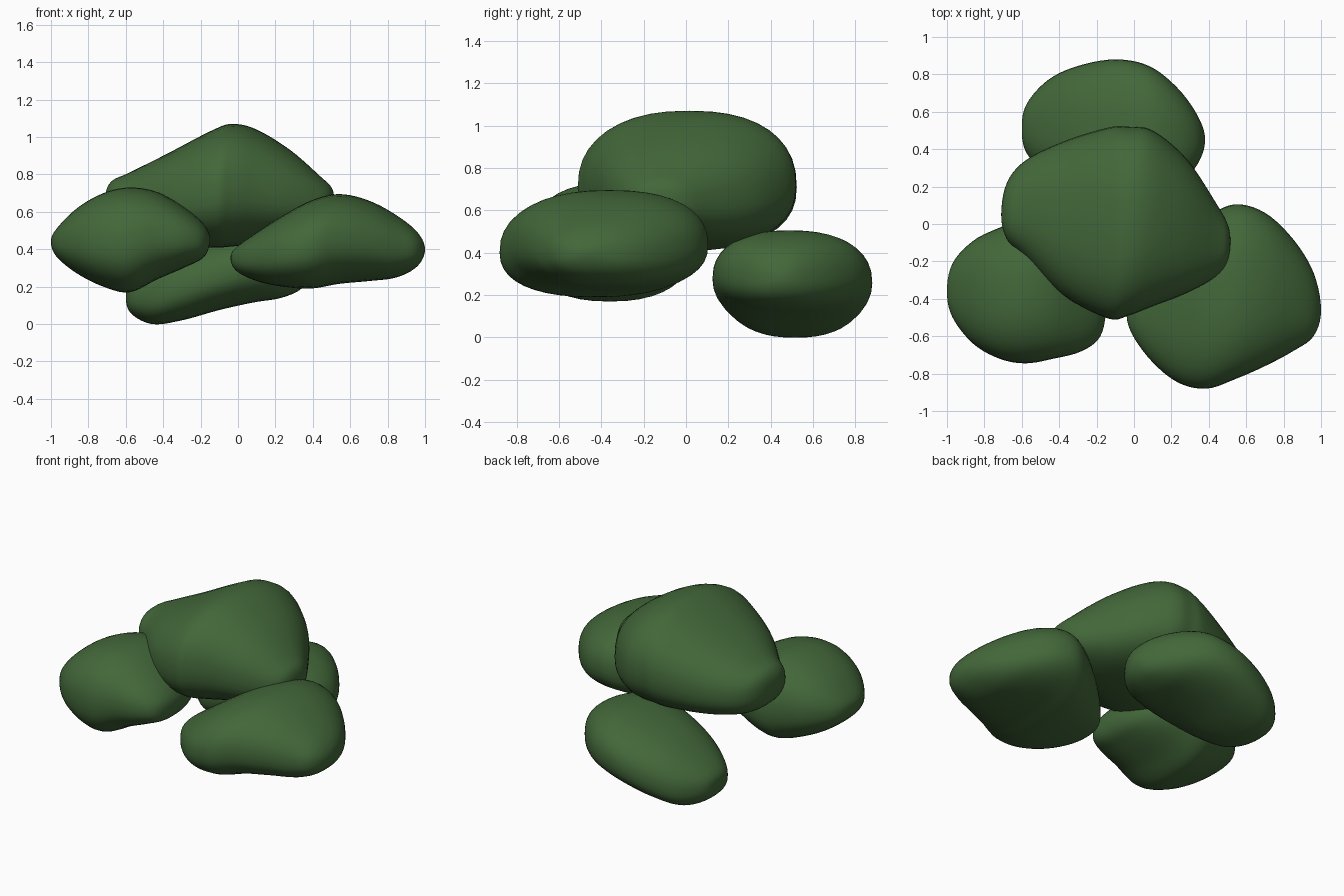
import bpy, bmesh, math
from mathutils import Vector

if "Cube" in bpy.data.objects:
    bpy.data.objects.remove(bpy.data.objects["Cube"])

green = bpy.data.materials.new("leaf green")
green.diffuse_color = (0.056, 0.138, 0.042, 1)
green.use_nodes = True
green.node_tree.nodes["Principled BSDF"].inputs["Base Color"].default_value = green.diffuse_color

RING, STEPS, POWER, WAIST = 40, 5, 2.35, 0.46


def mirrored(s):
    # reflected station, so that the surface closes round at its tip
    return (s[0], s[2], s[1], s[4], s[3])


def spline(a, b, c, d, t):
    return [0.5 * (2 * q + (r - p) * t + (2 * p - 5 * q + 4 * r - s) * t * t
                   + (3 * q - p - 3 * r + s) * t ** 3) for p, q, r, s in zip(a, b, c, d)]


def clump(name, stations):
    """Loft rounded cross-sections along x; station = x, y min, y max, z min, z max."""
    pts = [mirrored(stations[1])] + stations + [mirrored(stations[-2])]
    sections = []
    for i in range(1, len(pts) - 2):
        for k in range(STEPS):
            if i > 1 or k > 0:
                sections.append(spline(*pts[i - 1:i + 3], k / STEPS))
    bm = bmesh.new()
    rings = []
    for x, y0, y1, z0, z1 in sections:
        zc = z0 + (z1 - z0) * WAIST
        ring = []
        for j in range(RING):
            a = 2 * math.pi * j / RING
            c, s = math.cos(a), math.sin(a)
            cy = math.copysign(abs(c) ** (2 / POWER), c)
            sz = math.copysign(abs(s) ** (2 / POWER), s)
            half = (z1 - zc) if s > 0 else (zc - z0)
            ring.append(bm.verts.new(((x, (y0 + y1) / 2 + (y1 - y0) / 2 * cy, zc + half * sz))))
        rings.append(ring)
    for r, q in zip(rings, rings[1:]):
        for j in range(RING):
            k = (j + 1) % RING
            bm.faces.new((r[j], r[k], q[k], q[j]))
    # close both tips
    for ring, s in ((rings[0], stations[0]), (rings[-1], stations[-1])):
        tip = bm.verts.new((s[0], s[1], s[3]))
        for j in range(RING):
            bm.faces.new((ring[j], ring[(j + 1) % RING], tip))
    bmesh.ops.recalc_face_normals(bm, faces=bm.faces[:])
    for f in bm.faces:
        f.smooth = True
    me = bpy.data.meshes.new(name)
    bm.to_mesh(me)
    bm.free()
    me.materials.append(green)
    ob = bpy.data.objects.new(name, me)
    bpy.context.collection.objects.link(ob)


# large clump on top
clump("top_clump", [
    (-.71, .05, .05, .67, .67), (-.68, -.08, .22, .55, .76), (-.58, -.18, .34, .48, .81),
    (-.38, -.38, .44, .43, .91), (-.14, -.505, .515, .41, 1.035), (-.03, -.49, .52, .415, 1.07),
    (.10, -.44, .50, .43, 1.04), (.28, -.37, .35, .46, .93), (.44, -.28, .11, .52, .79),
    (.50, -.20, .00, .58, .73), (.515, -.09, -.09, .66, .66)])

# clump at front left
clump("left_clump", [
    (-1.0, -.36, -.36, .44, .44), (-.97, -.50, -.21, .36, .51), (-.86, -.64, -.09, .27, .62),
    (-.72, -.72, -.02, .20, .70), (-.58, -.745, .03, .17, .73), (-.43, -.72, .03, .24, .705),
    (-.28, -.68, -.06, .305, .62), (-.18, -.60, -.24, .36, .53), (-.15, -.44, -.44, .45, .45)])

# clump at front right
clump("right_clump", [
    (-.04, -.47, -.47, .355, .355), (-.01, -.59, -.34, .285, .41), (.10, -.74, -.20, .23, .49),
    (.24, -.85, -.07, .20, .58), (.39, -.88, .04, .19, .66), (.54, -.83, .105, .215, .695),
    (.70, -.76, .06, .23, .66), (.85, -.68, -.08, .25, .58), (.96, -.60, -.26, .31, .49),
    (1.0, -.46, -.46, .40, .40)])

# low clump at the back
clump("back_clump", [
    (-.60, .51, .51, .15, .15), (-.575, .38, .64, .06, .22), (-.46, .26, .77, .00, .31),
    (-.30, .18, .845, .02, .40), (-.10, .13, .88, .075, .47), (.08, .135, .845, .115, .505),
    (.23, .20, .73, .14, .47), (.34, .32, .58, .19, .39), (.38, .45, .45, .28, .28)])
